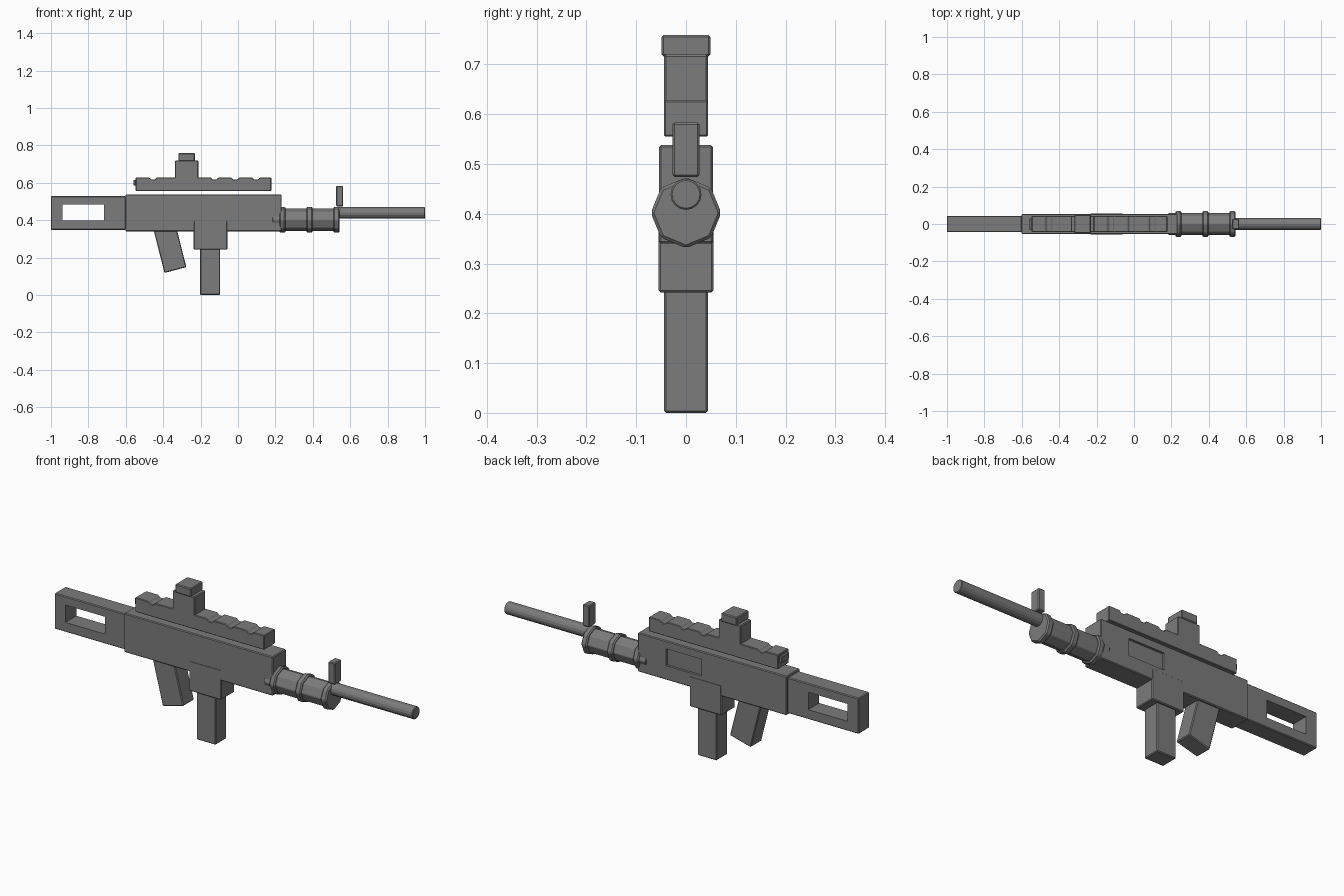
import bpy, bmesh
from math import pi

if "Cube" in bpy.data.objects:
    bpy.data.objects.remove(bpy.data.objects["Cube"])

dark = bpy.data.materials.new("dark_grey")
dark.diffuse_color = (0.2, 0.2, 0.2, 1)
dark.use_nodes = True
dark.node_tree.nodes["Principled BSDF"].inputs["Base Color"].default_value = dark.diffuse_color


def add_bevel(ob, width):
    if width:
        m = ob.modifiers.new("edge_bevel", 'BEVEL')
        m.width = width
        m.segments = 1


def finish(name, bm, bevel):
    bmesh.ops.recalc_face_normals(bm, faces=bm.faces)
    me = bpy.data.meshes.new(name)
    bm.to_mesh(me)
    bm.free()
    me.materials.append(dark)
    ob = bpy.data.objects.new(name, me)
    bpy.context.collection.objects.link(ob)
    add_bevel(ob, bevel)
    return ob


def plate(name, pts, half, bevel=0.004):
    """Extrude an x/z outline symmetrically across y."""
    bm = bmesh.new()
    face = bm.faces.new([bm.verts.new((x, -half, z)) for x, z in pts])
    ext = bmesh.ops.extrude_face_region(bm, geom=[face])['geom']
    verts = [g for g in ext if isinstance(g, bmesh.types.BMVert)]
    bmesh.ops.translate(bm, verts=verts, vec=(0, 2 * half, 0))
    return finish(name, bm, bevel)


def box(name, x0, x1, z0, z1, half, bevel=0.004):
    return plate(name, [(x0, z0), (x1, z0), (x1, z1), (x0, z1)], half, bevel)


def tube(name, x0, x1, z, r, sides, bevel=0.003):
    """Solid cylinder along x."""
    bm = bmesh.new()
    bmesh.ops.create_cone(bm, cap_ends=True, segments=sides,
                          radius1=r, radius2=r, depth=x1 - x0)
    ob = finish(name, bm, bevel)
    ob.rotation_euler = (0, pi / 2, 0)
    ob.location = ((x0 + x1) / 2, 0, z)
    return ob


def cut(ob, cutter):
    cutter.hide_render = True
    cutter.hide_viewport = True
    cutter.display_type = 'WIRE'
    m = ob.modifiers.new("cut", 'BOOLEAN')
    m.operation = 'DIFFERENCE'
    m.solver = 'EXACT'
    m.object = cutter


# Main body with a shallow port on the back (+y) side
body = box("receiver_body", -0.602, 0.233, 0.34, 0.538, 0.054)
port = box("port_cutter", -0.125, 0.075, 0.412, 0.498, 0.02, 0)
port.location.y = 0.062
cut(body, port)

# Stock with a through opening
stock = box("stock", -1.0, -0.6, 0.348, 0.529, 0.044)
cut(stock, box("stock_cutter", -0.938, -0.717, 0.397, 0.485, 0.2, 0))

# Grip, magazine housing and magazine
plate("grip", [(-0.456, 0.365), (-0.393, 0.118), (-0.276, 0.149), (-0.331, 0.365)], 0.044)
box("magazine_housing", -0.237, -0.057, 0.242, 0.396, 0.055)
box("magazine", -0.202, -0.095, 0.0, 0.25, 0.044)

# Notched top rail
outline = [(0.178, 0.555), (-0.547, 0.555), (-0.547, 0.628)]
for c in (-0.455, -0.125, -0.015, 0.097):
    outline += [(c - 0.02, 0.628), (c - 0.01, 0.617), (c + 0.01, 0.617), (c + 0.02, 0.628)]
outline.append((0.178, 0.628))
plate("top_rail", outline, 0.044, 0.003)
box("rail_end_tab", -0.559, -0.53, 0.586, 0.616, 0.03, 0.002)

# Rear sight block and cap
box("sight_block", -0.337, -0.212, 0.62, 0.72, 0.044)
box("sight_cap", -0.319, -0.23, 0.716, 0.759, 0.049)

# Octagonal handguard with three rings
tube("handguard", 0.185, 0.537, 0.402, 0.061, 8)
for i, x in enumerate((0.237, 0.382, 0.526)):
    tube(f"handguard_ring_{i + 1}", x - 0.016, x + 0.016, 0.402, 0.071, 8, 0.006)

# Barrel and front sight post
tube("barrel", 0.53, 1.0, 0.439, 0.031, 16)
box("front_sight", 0.525, 0.562, 0.474, 0.583, 0.027)
